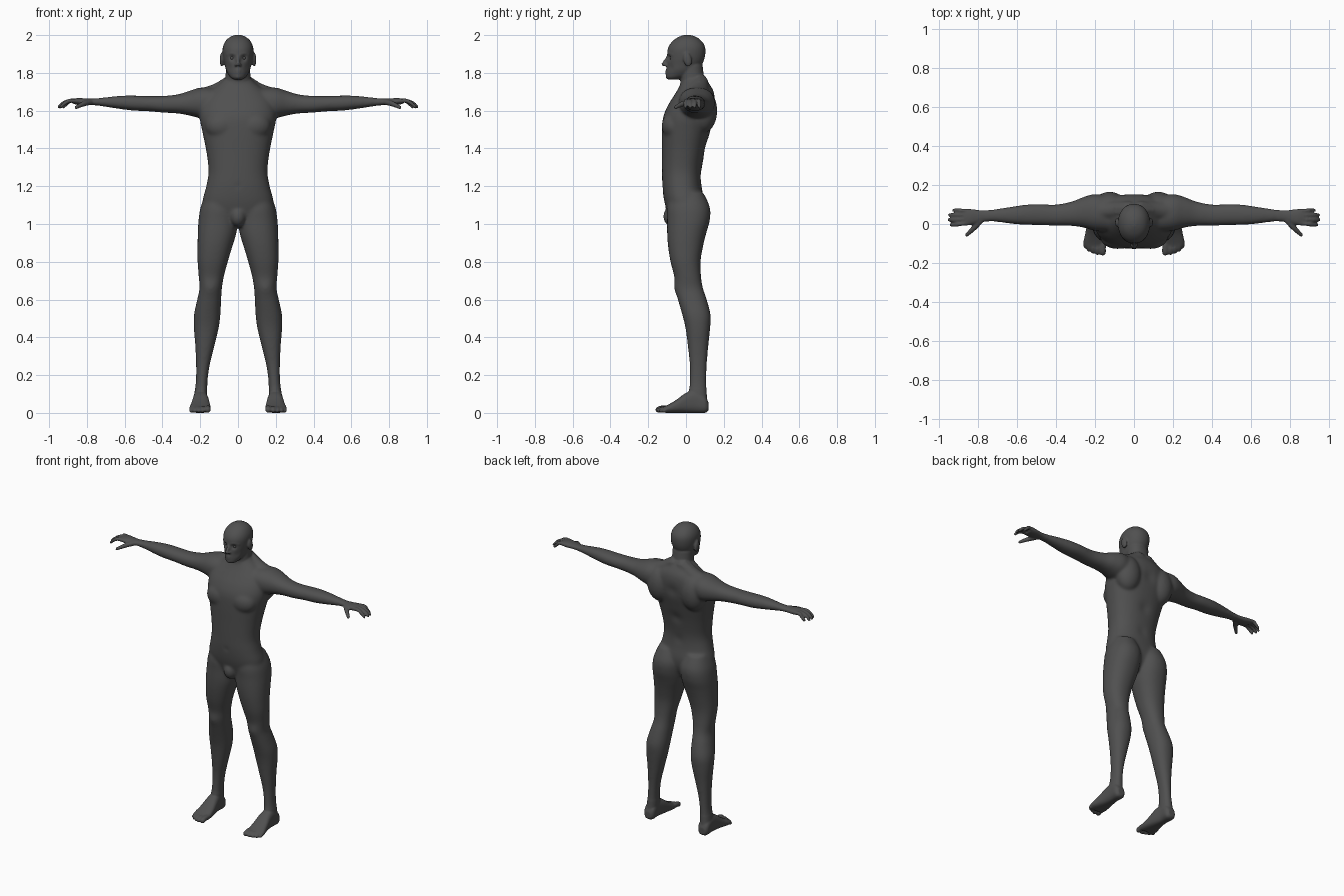
import bpy, bmesh, math
from mathutils import Vector, Matrix

bm = bmesh.new()


def spline(rows, steps=5):
    """Catmull-Rom interpolation of a list of tuples."""
    out = []
    for i in range(len(rows) - 1):
        a, b, c, d = (rows[max(i - 1, 0)], rows[i], rows[i + 1],
                      rows[min(i + 2, len(rows) - 1)])
        for k in range(steps):
            t = k / steps
            out.append(tuple(
                0.5 * (2 * q + (r - p) * t + (2 * p - 5 * q + 4 * r - s) * t * t
                       + (3 * q - p - 3 * r + s) * t ** 3)
                for p, q, r, s in zip(a, b, c, d)))
    return out + [rows[-1]]


def loft(axis, rows, side=1, power=2.2, n=40):
    """Skin of superellipses; row = position on axis, then min/max of the other two axes."""
    rings = []
    for t, u0, u1, v0, v1 in spline(rows):
        ring = []
        for k in range(n):
            a = 2 * math.pi * k / n
            c, s = math.cos(a), math.sin(a)
            u = (u0 + u1) / 2 + (u1 - u0) / 2 * math.copysign(abs(c) ** (2 / power), c)
            v = (v0 + v1) / 2 + (v1 - v0) / 2 * math.copysign(abs(s) ** (2 / power), s)
            p = {'x': (t, u, v), 'y': (u, t, v), 'z': (u, v, t)}[axis]
            ring.append(bm.verts.new((p[0] * side, p[1], p[2])))
        rings.append(ring)
    for a, b in zip(rings, rings[1:]):
        for k in range(n):
            bm.faces.new((a[k], a[(k + 1) % n], b[(k + 1) % n], b[k]))
    bm.faces.new(rings[0])
    bm.faces.new(rings[-1])


def blob(centre, radii, side=1, tilt=0):
    m = (Matrix.Translation((centre[0] * side, centre[1], centre[2]))
         @ Matrix.Rotation(tilt, 4, 'X') @ Matrix.Diagonal((*radii, 1)))
    bmesh.ops.create_icosphere(bm, subdivisions=3, radius=1, matrix=m)


def chain(points, side=1):
    """Rounded tube through (x, y, z, radius) points."""
    for x, y, z, r in spline(points, 6):
        bmesh.ops.create_icosphere(bm, subdivisions=2, radius=r,
                                   matrix=Matrix.Translation((x * side, y, z)))


def mid(rows):
    return [(z, -w, w, f, b) for z, w, f, b in rows]


# torso
loft('z', mid([(0.985, .06, -.07, .05), (1.05, .17, -.095, .085), (1.12, .187, -.115, .095),
               (1.2, .168, -.125, .083), (1.28, .156, -.127, .082), (1.38, .167, -.127, .1),
               (1.48, .187, -.127, .125), (1.56, .203, -.122, .145), (1.62, .2, -.1, .152),
               (1.67, .18, -.07, .152), (1.71, .14, -.045, .143), (1.75, .09, -.025, .118),
               (1.78, .06, -.015, .1)]), power=2.3)
# neck
loft('z', mid([(1.68, .08, -.04, .13), (1.74, .072, -.03, .112), (1.78, .066, -.03, .096),
               (1.84, .064, -.03, .088)]))
# head
loft('z', mid([(1.764, .022, -.092, -.04), (1.775, .038, -.102, -.01), (1.79, .05, -.103, .03),
               (1.815, .063, -.102, .06), (1.845, .071, -.1, .085), (1.88, .079, -.099, .099),
               (1.92, .082, -.098, .103), (1.95, .076, -.086, .096), (1.976, .06, -.062, .075),
               (1.992, .038, -.035, .05), (2.001, .012, -.01, .022)]), power=2.15)
# nose
chain([(0, -.093, 1.89, .009), (0, -.106, 1.868, .009), (0, -.119, 1.846, .011)])
# groin
blob((0, -.075, 1.04), (.042, .046, .055))

for s in (1, -1):
    # chest, shoulder blade, nose wing, ear
    blob((.085, -.065, 1.52), (.09, .064, .075), s)
    blob((.125, .09, 1.6), (.085, .076, .12), s)
    blob((.011, -.108, 1.842), (.008, .01, .008), s)
    blob((.086, .008, 1.87), (.011, .022, .038), s, .2)
    # brow
    chain([(.012, -.095, 1.896, .007), (.034, -.088, 1.901, .007), (.056, -.068, 1.896, .007)], s)
    # slope from neck to shoulder
    chain([(.03, .07, 1.745, .05), (.1, .07, 1.702, .05), (.18, .065, 1.67, .053)], s)
    # arm and palm
    loft('x', [(.12, -.04, .14, 1.57, 1.72), (.2, -.035, .153, 1.562, 1.722),
               (.26, -.018, .138, 1.575, 1.704), (.32, -.01, .115, 1.585, 1.686),
               (.4, -.009, .1, 1.59, 1.678), (.48, -.006, .102, 1.597, 1.678),
               (.55, -.005, .1, 1.6, 1.68), (.62, 0, .09, 1.608, 1.679),
               (.7, .01, .078, 1.62, 1.671), (.76, .013, .07, 1.629, 1.664),
               (.8, .004, .072, 1.631, 1.664), (.84, -.006, .077, 1.631, 1.667),
               (.872, -.004, .077, 1.635, 1.664)], s)
    # fingers
    for y0, y1, tip in ((.066, .07, .925), (.046, .047, .945), (.024, .022, .948), (.004, -.004, .938)):
        chain([(.85, y0, 1.651, .012), (.89, (y0 + y1) / 2, 1.652, .0115),
               (tip - .022, y1, 1.64, .0105), (tip, y1, 1.62, .009)], s)
    # thumb
    chain([(.785, .018, 1.645, .016), (.815, -.015, 1.637, .015), (.84, -.04, 1.626, .012),
           (.857, -.056, 1.617, .01)], s)
    # leg
    loft('z', [(.05, .165, .235, .02, .115), (.1, .163, .231, .015, .11), (.17, .161, .223, .02, .108),
               (.25, .15, .222, .02, .11), (.35, .126, .226, .01, .118), (.45, .102, .234, -.003, .128),
               (.52, .093, .233, -.02, .13), (.6, .089, .216, -.043, .11), (.66, .085, .204, -.057, .09),
               (.72, .075, .208, -.062, .08), (.8, .054, .214, -.082, .077), (.88, .03, .214, -.095, .09),
               (.95, .009, .213, -.1, .107), (1.02, .001, .209, -.1, .126), (1.09, .002, .198, -.1, .126),
               (1.17, .03, .168, -.08, .09)], s)
    # foot
    loft('y', [(.119, .178, .222, .012, .055), (.1, .163, .236, 0, .09), (.05, .162, .237, 0, .12),
               (0, .154, .241, 0, .106), (-.05, .147, .25, 0, .07), (-.09, .144, .258, 0, .046),
               (-.115, .15, .252, 0, .034)], s, power=2.6)
    # toes
    for x, tip, r in ((.16, -.146, .017), (.187, -.147, .013), (.209, -.141, .012),
                      (.23, -.131, .012), (.248, -.116, .011)):
        chain([(x, -.085, .024, r), (x, tip + .02, .023, r), (x, tip, r, r)], s)

# weld all the volumes into one skin
bmesh.ops.recalc_face_normals(bm, faces=bm.faces[:])
raw = bpy.data.meshes.new("body")
bm.to_mesh(raw)
bm.free()
body = bpy.data.objects.new("body", raw)
bpy.context.collection.objects.link(body)
weld = body.modifiers.new("weld", 'REMESH')
weld.mode = 'VOXEL'
weld.voxel_size = .0056
skin = bpy.data.meshes.new_from_object(body.evaluated_get(bpy.context.evaluated_depsgraph_get()))
body.modifiers.clear()
body.data = skin

# sculpted hollows and swellings: point, radius, push along y
dents = [((0, -.103, 1.807), .016, -.008), ((0, -.112, 1.807), .005, .004),
         ((0, -.1, 1.778), .014, -.005), ((0, -.127, 1.2), .012, .006),
         ((0, .1, 1.25), .03, -.008), ((0, .12, 1.4), .035, -.01), ((0, .15, 1.6), .035, -.008)]
for s in (1, -1):
    dents += [((s * .031, -.093, 1.88), .014, .013), ((s * .045, -.08, 1.825), .02, .005),
              ((s * .018, -.108, 1.807), .006, .003), ((s * .15, -.055, .66), .035, -.006)]
for v in skin.vertices:
    for p, r, push in dents:
        d = (v.co - Vector(p)).length
        if d < 3 * r:
            v.co.y += push * math.exp(-(d / r) ** 2)

# soft blending on trunk and limbs, light on head, hands and feet
group = body.vertex_groups.new(name="trunk")
group.add([v.index for v in skin.vertices
           if abs(v.co.x) < .74 and .13 < v.co.z < 1.755], 1, 'REPLACE')
for name, loops in (("blend", 30), ("polish", 3)):
    m = body.modifiers.new(name, 'SMOOTH')
    m.factor = .5
    m.iterations = loops
    if name == "blend":
        m.vertex_group = "trunk"

# eyes
objects = [body]
for s, name in ((1, "left_eye"), (-1, "right_eye")):
    bpy.ops.mesh.primitive_uv_sphere_add(segments=20, ring_count=12, radius=.012,
                                         location=(s * .031, -.074, 1.879))
    eye = bpy.context.object
    eye.name = name
    objects.append(eye)

# dark grey, smooth
grey = bpy.data.materials.new("dark_grey")
grey.diffuse_color = (.08, .08, .08, 1)
for o in objects:
    o.data.materials.clear()
    o.data.materials.append(grey)
    for f in o.data.polygons:
        f.use_smooth = True
